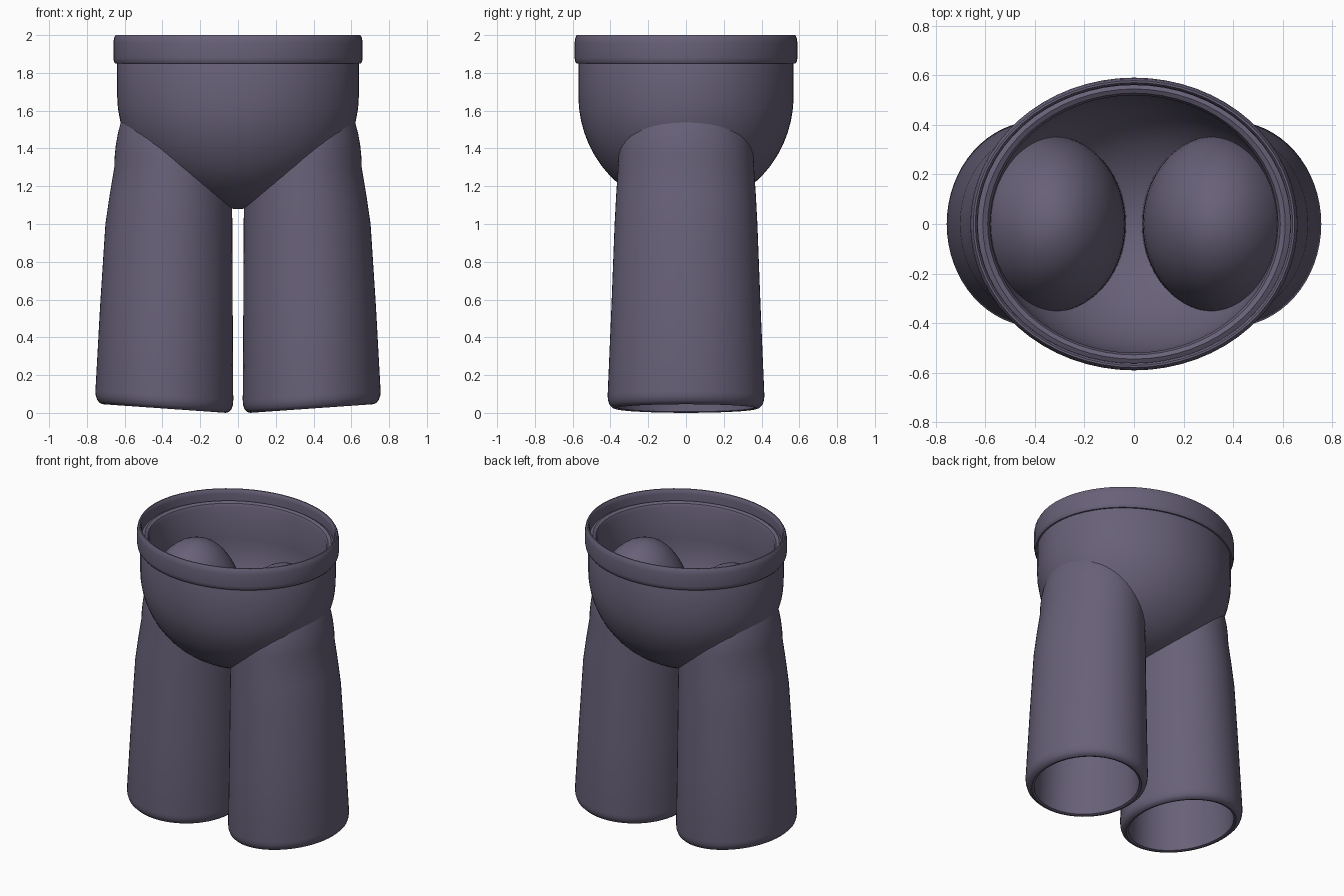
import bpy, bmesh, math

if "Cube" in bpy.data.objects:
    bpy.data.objects.remove(bpy.data.objects["Cube"])

fabric = bpy.data.materials.new("dusky purple")
fabric.use_nodes = True
colour = (0.14, 0.12, 0.19, 1)
fabric.diffuse_color = colour
shader = fabric.node_tree.nodes["Principled BSDF"]
shader.inputs["Base Color"].default_value = colour
shader.inputs["Roughness"].default_value = 0.7

SIDES = 64


def quarter(steps=14):
    """Angles from 0 up to just short of a right angle."""
    return [math.pi / 2 * i / steps for i in range(steps)]


def loft(name, rings, caps=True, shear=None):
    """Skin elliptical rings (centre x, radius x, radius y, z); caps closes both ends."""
    bm = bmesh.new()
    loops = []
    for cx, rx, ry, z in rings:
        loop = []
        for i in range(SIDES):
            a = math.tau * i / SIDES
            x, y = cx + rx * math.cos(a), ry * math.sin(a)
            loop.append(bm.verts.new((x, y, z + (shear(x, z) if shear else 0))))
        loops.append(loop)
    pairs = list(zip(loops, loops[1:]))
    if not caps:
        pairs.append((loops[-1], loops[0]))
    for low, high in pairs:
        for i in range(SIDES):
            j = (i + 1) % SIDES
            bm.faces.new((low[i], low[j], high[j], high[i]))
    if caps:
        bm.faces.new(loops[0])
        bm.faces.new(loops[-1])
    bmesh.ops.recalc_face_normals(bm, faces=bm.faces)
    mesh = bpy.data.meshes.new(name)
    bm.to_mesh(mesh)
    bm.free()
    mesh.materials.append(fabric)
    obj = bpy.data.objects.new(name, mesh)
    bpy.context.collection.objects.link(obj)
    bpy.ops.object.select_all(action="DESELECT")
    obj.select_set(True)
    bpy.context.view_layer.objects.active = obj
    bpy.ops.object.shade_smooth_by_angle(angle=math.radians(35))
    return obj


# Pelvis: hollow rounded bowl with a soft lip
def bowl(rx, ry, depth):
    ends = quarter() + [math.pi / 2 - 0.03]
    return [(0, rx * math.cos(t), ry * math.cos(t), 1.68 - depth * math.sin(t))
            for t in ends]


outer = bowl(0.64, 0.57, 0.60)[::-1]
lip = [(0, 0.64 - d, 0.57 - d * 0.85, z) for d, z in
       ((0, 1.90), (0.01, 1.92), (0.03, 1.93), (0.05, 1.92), (0.06, 1.90))]
inner = bowl(0.58, 0.52, 0.55)
loft("pelvis", outer + lip + inner)

# Waistband: closed rounded band around the lip
band = [(0.01, 1.85), (0.003, 1.86), (0, 1.88), (0, 1.96), (0.004, 1.985),
        (0.012, 2.0), (0.02, 2.0), (0.027, 1.99), (0.03, 1.97), (0.03, 1.85)]
loft("waistband", [(0, 0.66 - d, 0.59 - d, z) for d, z in band], caps=False)


# Legs: tapered hollow tubes, domed on top, with slanted rounded hems
def hem_slant(x, z):
    return 0.07 * (abs(x) - 0.06) * max(0, 1 - z / 0.9)


def leg_rings(side, inset):
    walls = [(0.07, 0.025, 0.755, 0.415), (0.55, 0.028, 0.73, 0.395),
             (1.0, 0.03, 0.702, 0.378), (1.15, 0.032, 0.68, 0.37)]
    rings = [((a + b) / 2, (b - a) / 2 - inset, ry - inset, z) for z, a, b, ry in walls]
    for t in quarter() + [math.pi / 2 - 0.03]:
        c, s = math.cos(t), math.sin(t)
        rings.append((0.33 + 0.015 * c, (0.31 - inset) * c, (0.36 - inset) * c,
                      1.3 + (0.53 - inset) * s))
    return [(side * cx, rx, ry, z) for cx, rx, ry, z in rings]


for name, side in (("left_leg", 1), ("right_leg", -1)):
    skin = leg_rings(side, 0)
    lining = leg_rings(side, 0.055)
    cx, rx, ry, _ = skin[0]
    hem = [(cx, rx - d, ry - d, z) for d, z in
           ((0.055, 0.005), (0.04, 0.0), (0.025, 0.005), (0.01, 0.02), (0.002, 0.045))]
    loft(name, lining[::-1] + hem + skin, shear=hem_slant)
